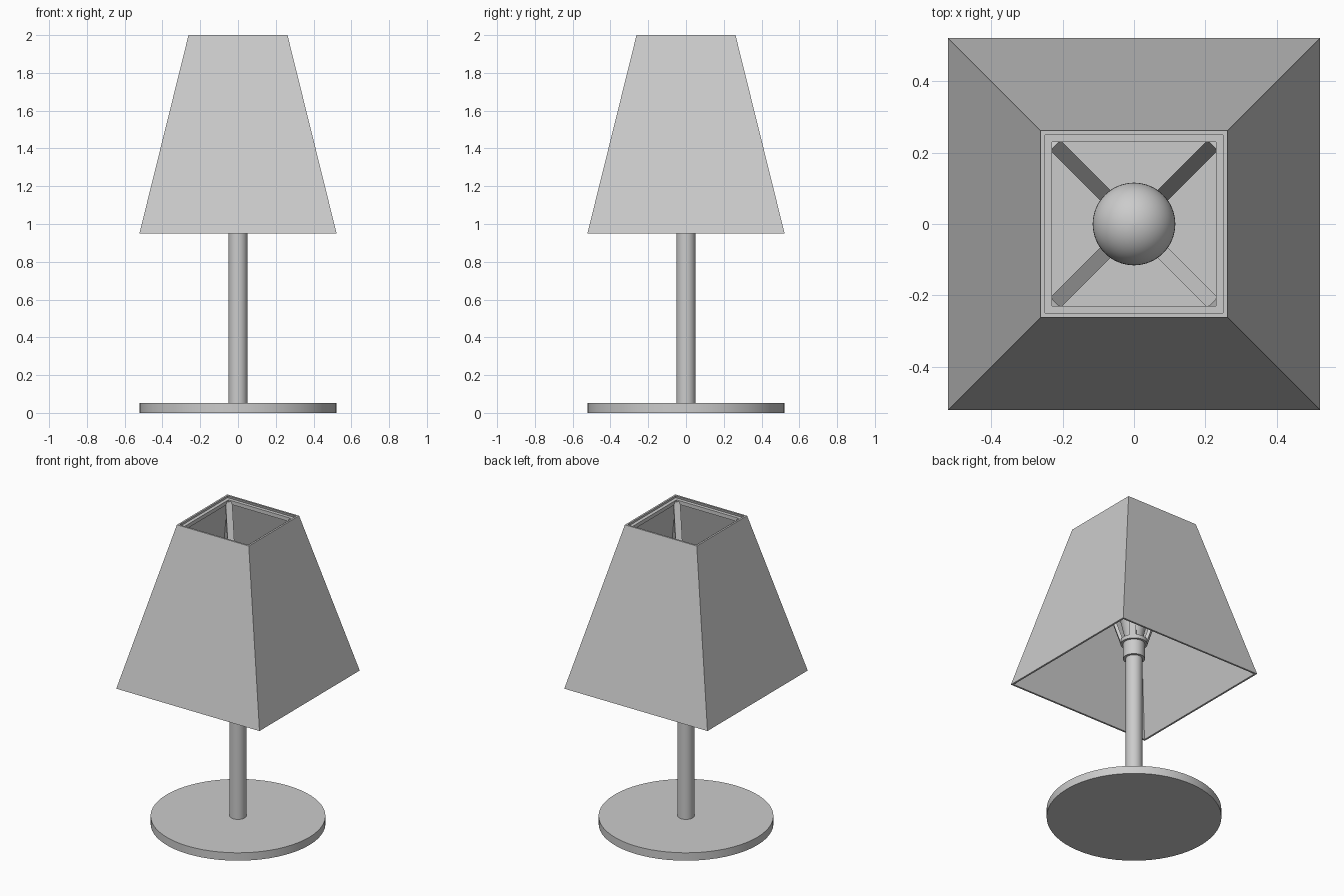
import bpy, bmesh, math
from mathutils import Vector, Matrix

if "Cube" in bpy.data.objects:
    bpy.data.objects.remove(bpy.data.objects["Cube"])


def finish(name, bm, smooth=False):
    bmesh.ops.recalc_face_normals(bm, faces=bm.faces)
    me = bpy.data.meshes.new(name)
    bm.to_mesh(me)
    bm.free()
    ob = bpy.data.objects.new(name, me)
    bpy.context.collection.objects.link(ob)
    if smooth:
        bpy.ops.object.select_all(action='DESELECT')
        ob.select_set(True)
        bpy.context.view_layer.objects.active = ob
        bpy.ops.object.shade_smooth_by_angle(angle=math.radians(35))
    return ob


def loft(name, rings, smooth=False, close=False):
    """Skin a list of vertex rings; cap the ends or join last to first."""
    bm = bmesh.new()
    vs = [[bm.verts.new(p) for p in ring] for ring in rings]
    pairs = list(zip(vs, vs[1:])) + ([(vs[-1], vs[0])] if close else [])
    for a, b in pairs:
        n = len(a)
        for i in range(n):
            bm.faces.new((a[i], a[(i + 1) % n], b[(i + 1) % n], b[i]))
    if not close:
        bm.faces.new(vs[0])
        bm.faces.new(vs[-1])
    return finish(name, bm, smooth)


def circle(r, z, n=64):
    return [(r * math.cos(2 * math.pi * i / n), r * math.sin(2 * math.pi * i / n), z) for i in range(n)]


def square(h, z):
    return [(-h, -h, z), (h, -h, z), (h, h, z), (-h, h, z)]


def lathe(name, profile, close=False):
    return loft(name, [circle(r, z) for r, z in profile], True, close)


# Base, pole and socket
lathe("base", [(0.522, 0), (0.522, 0.052)])
lathe("pole", [(0.05, 0.05), (0.05, 1.11)])
lathe("socket", [(0.065, 1.09), (0.065, 1.22)])
lathe("socket_ring", [(0.06, 1.19), (0.08, 1.19), (0.08, 1.215), (0.06, 1.215)], True)

# Bulb: neck flaring into a round globe
R, ZC = 0.116, 1.46
bulb = [(0.055, 1.21), (0.058, 1.25), (0.072, 1.31)]
bulb += [(R * math.cos(math.radians(a)), ZC + R * math.sin(math.radians(a))) for a in range(-40, 90, 8)]
bulb.append((0.002, ZC + R))
lathe("bulb", bulb)

# Hollow tapered shade
loft("shade", [square(0.522, 0.95), square(0.262, 2.0), square(0.25, 2.0), square(0.51, 0.95)], close=True)

# Square frame inside the top of the shade
loft("top_frame", [square(0.255, 1.96), square(0.252, 1.985), square(0.23, 1.985), square(0.23, 1.96)], close=True)

# Four flat arms from the socket to the frame corners
a, b = Vector((0.07, 0, 1.2)), Vector((0.322, 0, 1.975))
d = (b - a).normalized()
side = Vector((0, 1, 0))
out = d.cross(side)
for i in range(4):
    rot = Matrix.Rotation(math.radians(45 + 90 * i), 3, 'Z')
    rings = [[rot @ (p + side * s * 0.02 + out * t * 0.01)
              for s, t in ((-1, -1), (1, -1), (1, 1), (-1, 1))] for p in (a, b)]
    loft(f"arm_{i + 1}", rings)
